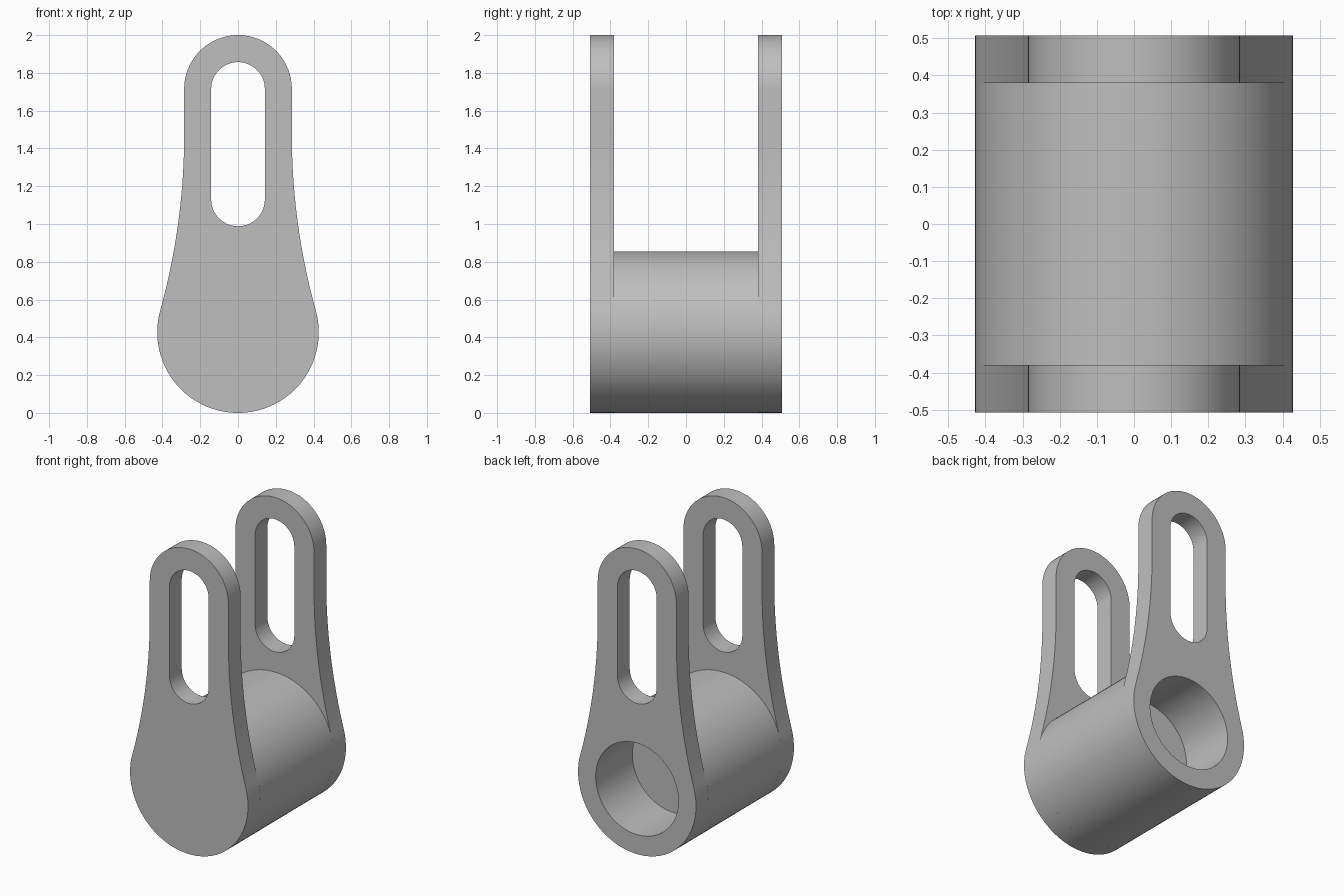
import bpy
import bmesh
from math import pi, sin, cos, atan2, radians
from mathutils import Vector

if "Cube" in bpy.data.objects:
    bpy.data.objects.remove(bpy.data.objects["Cube"], do_unlink=True)

HALF, INNER = 0.507, 0.38       # outer and inner plate faces along y
R_BIG, R_TOP = 0.4275, 0.285    # barrel and rounded top
Z_TOP = 2 - R_TOP               # centre of the rounded top
R_SLOT, Z_SLOT = 0.142, 1.13    # slot radius and lower slot centre
R_BORE, FLOOR = 0.30, 0.127     # blind bore and the y of its floor
Z_NECK = 1.475                  # where the flanks start to flare

grey = bpy.data.materials.new("plain grey")
grey.use_nodes = True
grey.diffuse_color = (0.52, 0.52, 0.52, 1)
grey.node_tree.nodes["Principled BSDF"].inputs["Base Color"].default_value = grey.diffuse_color


def arc(cx, cz, r, start, end, n):
    """Points on an arc in the xz plane."""
    return [(cx + r * cos(start + (end - start) * i / n),
             cz + r * sin(start + (end - start) * i / n)) for i in range(n + 1)]


def finish(bm, name):
    bmesh.ops.remove_doubles(bm, verts=bm.verts, dist=1e-5)
    bmesh.ops.recalc_face_normals(bm, faces=bm.faces)
    mesh = bpy.data.meshes.new(name)
    bm.to_mesh(mesh)
    bm.free()
    mesh.materials.append(grey)
    obj = bpy.data.objects.new(name, mesh)
    bpy.context.collection.objects.link(obj)
    bpy.ops.object.select_all(action="DESELECT")
    obj.select_set(True)
    bpy.context.view_layer.objects.active = obj
    bpy.ops.object.shade_smooth_by_angle(angle=radians(30))


def outline():
    """Rounded top, flanks flaring on a tangent arc, round bottom."""
    dz = Z_NECK - R_BIG
    r = (R_TOP ** 2 + dz ** 2 - R_BIG ** 2) / (2 * (R_BIG - R_TOP))
    tilt = atan2(dz, R_TOP + r)
    flank = arc(R_TOP + r, Z_NECK, r, pi + tilt, pi, 20)
    mirrored = [(-x, z) for x, z in reversed(flank)]
    bottom = arc(0, R_BIG, R_BIG, pi - tilt, 2 * pi + tilt, 64)
    return flank + arc(0, Z_TOP, R_TOP, 0, pi, 48) + mirrored + bottom[1:-1]


def plate(name, y, thickness, loops):
    """Fill an outline with holes and give it thickness."""
    bm = bmesh.new()
    for loop in loops:
        verts = [bm.verts.new((x, y, z)) for x, z in loop]
        for a, b in zip(verts, verts[1:] + verts[:1]):
            bm.edges.new((a, b))
    bmesh.ops.triangle_fill(bm, edges=bm.edges[:], use_beauty=True,
                            normal=Vector((0, -1, 0)))
    out = bmesh.ops.extrude_face_region(bm, geom=bm.faces[:])
    moved = [v for v in out["geom"] if isinstance(v, bmesh.types.BMVert)]
    bmesh.ops.translate(bm, verts=moved, vec=(0, thickness, 0))
    finish(bm, name)


# Side plates with long slots; the back one is also bored
slot = arc(0, Z_TOP, R_SLOT, 0, pi, 32) + arc(0, Z_SLOT, R_SLOT, pi, 2 * pi, 32)
bore = arc(0, R_BIG, R_BORE, 0, 2 * pi, 96)[:-1]
plate("front_plate", -HALF, HALF - INNER, [outline(), slot])
plate("back_plate", INNER, HALF - INNER, [outline(), slot, bore])

# Barrel with a blind bore, turned about the y axis
bm = bmesh.new()
profile = [(0, -INNER), (R_BIG, -INNER), (R_BIG, INNER),
           (R_BORE, INNER), (R_BORE, FLOOR), (0, FLOOR)]
verts = [bm.verts.new((r, y, R_BIG)) for r, y in profile]
edges = [bm.edges.new(pair) for pair in zip(verts, verts[1:])]
bmesh.ops.spin(bm, geom=verts + edges, cent=(0, 0, R_BIG), axis=(0, 1, 0),
               angle=2 * pi, steps=96)
finish(bm, "barrel")
